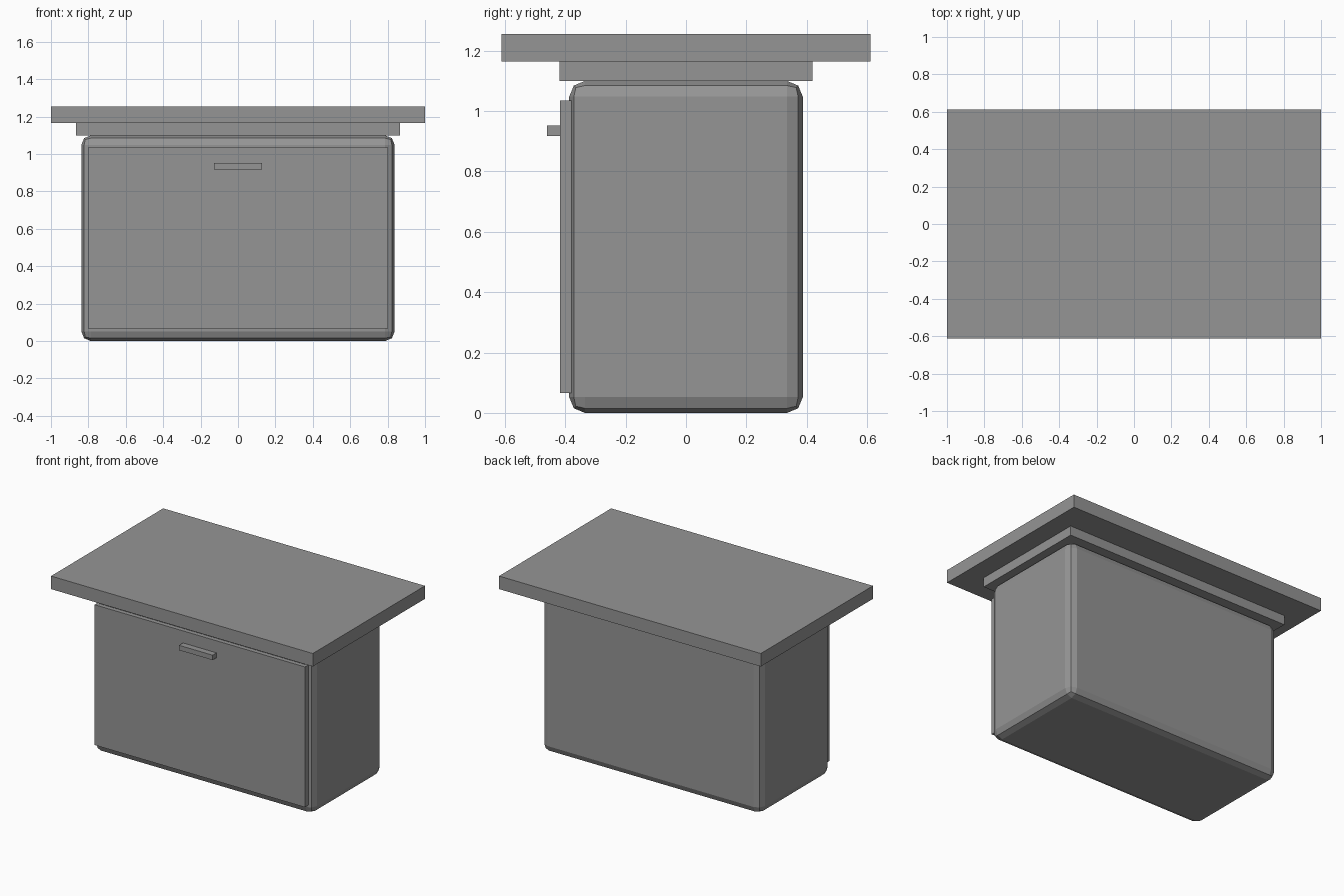
import bpy

cube = bpy.data.objects.get("Cube")
if cube:
    bpy.data.objects.remove(cube, do_unlink=True)

# Single grey finish
GREY = (0.3, 0.3, 0.3, 1.0)
grey = bpy.data.materials.new("plain_grey")
grey.use_nodes = True
grey.diffuse_color = GREY
grey.node_tree.nodes["Principled BSDF"].inputs["Base Color"].default_value = GREY


def box(name, half_width, y_range, z_range, bevel=0.0):
    """Box centred on x, given by its half width and its y and z limits."""
    (y0, y1), (z0, z1) = y_range, z_range
    bpy.ops.mesh.primitive_cube_add(size=1, location=(0, (y0 + y1) / 2, (z0 + z1) / 2))
    ob = bpy.context.object
    ob.name = ob.data.name = name
    ob.scale = (2 * half_width, y1 - y0, z1 - z0)
    bpy.ops.object.transform_apply(location=False, rotation=False, scale=True)
    ob.data.materials.append(grey)
    if bevel:
        mod = ob.modifiers.new("rounded_edges", 'BEVEL')
        mod.width = bevel
        mod.segments = 2
    return ob


# Cabinet body with rounded edges
box("cabinet_body", 0.838, (-0.387, 0.387), (0, 1.1), bevel=0.052)

# Front panel and its pull handle
box("front_panel", 0.803, (-0.417, -0.38), (0.066, 1.035))
box("handle", 0.128, (-0.46, -0.415), (0.918, 0.952))

# Stepped top
box("top_support", 0.865, (-0.42, 0.42), (1.1, 1.165))
box("top_slab", 1.0, (-0.612, 0.612), (1.165, 1.255))
